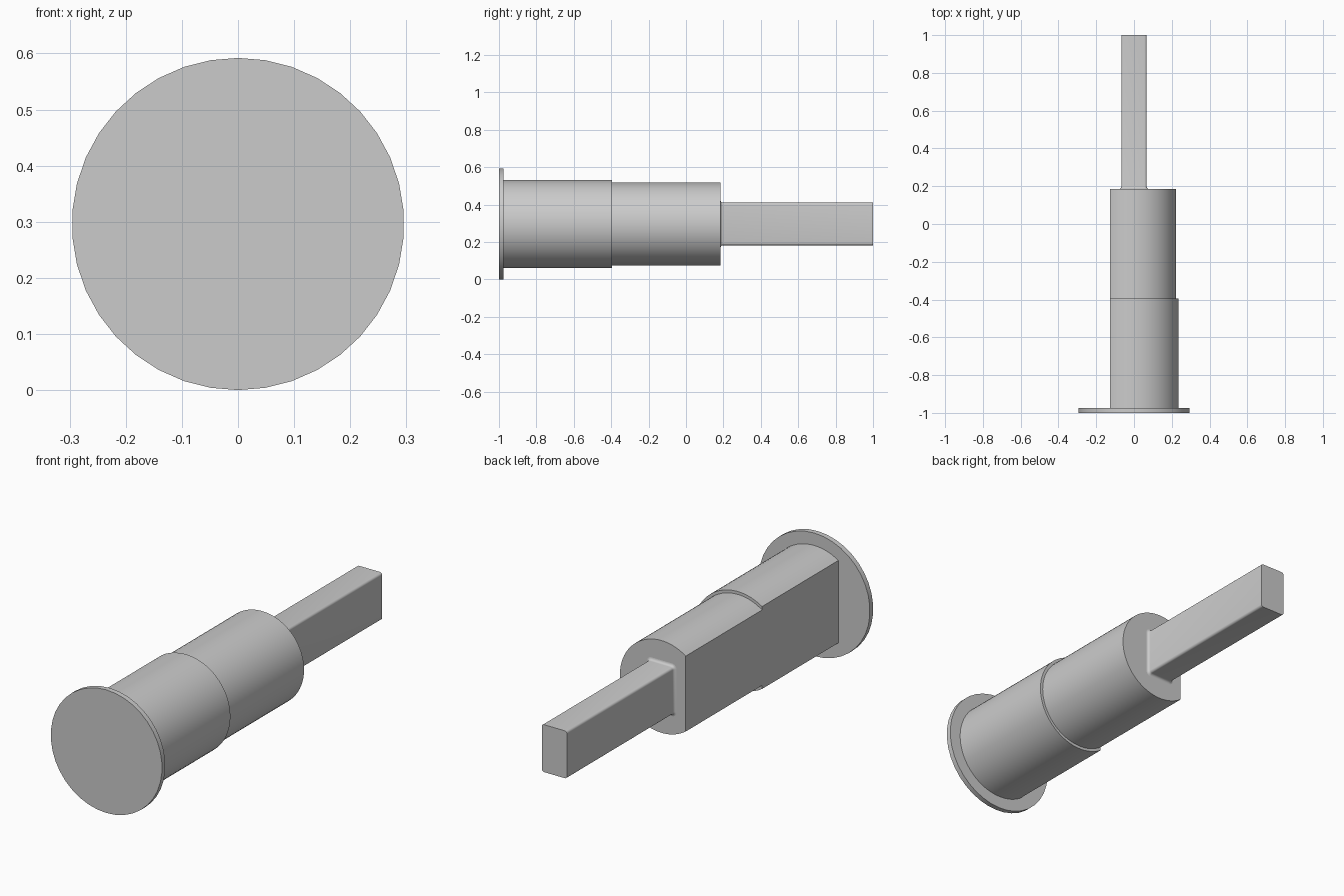
import bpy
import bmesh
from math import sin, cos, pi, acos, radians

if "Cube" in bpy.data.objects:
    bpy.data.objects.remove(bpy.data.objects["Cube"])

AXIS_Z = 0.296   # height of the pin's long axis
FLAT_X = -0.128  # plane of the flat along the barrel

grey = bpy.data.materials.new("plain_grey")
grey.use_nodes = True
grey.diffuse_color = (0.6, 0.6, 0.6, 1)
grey.node_tree.nodes["Principled BSDF"].inputs["Base Color"].default_value = (0.6, 0.6, 0.6, 1)


def loft(name, sections):
    """Skin closed (x, z) outlines placed along y, with flat end caps."""
    bm = bmesh.new()
    rings = [[bm.verts.new((x, y, z + AXIS_Z)) for x, z in outline]
             for y, outline in sections]
    n = len(rings[0])
    for a, b in zip(rings, rings[1:]):
        for i in range(n):
            j = (i + 1) % n
            bm.faces.new((a[i], a[j], b[j], b[i]))
    bm.faces.new(rings[0])
    bm.faces.new(rings[-1])
    bmesh.ops.recalc_face_normals(bm, faces=bm.faces)
    mesh = bpy.data.meshes.new(name)
    bm.to_mesh(mesh)
    bm.free()
    mesh.materials.append(grey)
    obj = bpy.data.objects.new(name, mesh)
    bpy.context.collection.objects.link(obj)
    bpy.ops.object.select_all(action="DESELECT")
    obj.select_set(True)
    bpy.context.view_layer.objects.active = obj
    bpy.ops.object.shade_smooth_by_angle(angle=radians(30))
    return obj


def circle(r, n):
    return [(r * sin(2 * pi * i / n), r * cos(2 * pi * i / n)) for i in range(n)]


def d_shape(r, n=48):
    """Circle cut off by the flat."""
    end = acos(FLAT_X / r)
    return [(r * cos(t), r * sin(t))
            for t in (-end + 2 * end * i / n for i in range(n + 1))]


def rounded_rect(half_x, half_z, r, steps=5):
    points = []
    for k, (sx, sz) in enumerate(((1, 1), (-1, 1), (-1, -1), (1, -1))):
        for i in range(steps + 1):
            t = (k + i / steps) * pi / 2
            points.append((sx * (half_x - r) + r * cos(t),
                           sz * (half_z - r) + r * sin(t)))
    return points


# Round head
head = circle(0.296, 38)
loft("head_disc", [(-1, head), (-0.975, head)])

# Stepped barrel with one flat side
for name, r, y0, y1 in (("barrel_front", 0.236, -0.975, -0.395),
                        ("barrel_rear", 0.222, -0.395, 0.185)):
    outline = d_shape(r)
    loft(name, [(y0, outline), (y1, outline)])

# Tongue with rounded edges, flaring in a fillet where it meets the barrel
FILLET = 0.013
sections = []
for i in range(6):
    t = i / 5 * pi / 2
    flare = FILLET * (1 - sin(t))
    sections.append((0.185 + FILLET * (1 - cos(t)),
                     rounded_rect(0.067 + flare, 0.114 + flare, 0.012 + flare)))
sections.append((1, rounded_rect(0.067, 0.114, 0.012)))
loft("tongue", sections)
